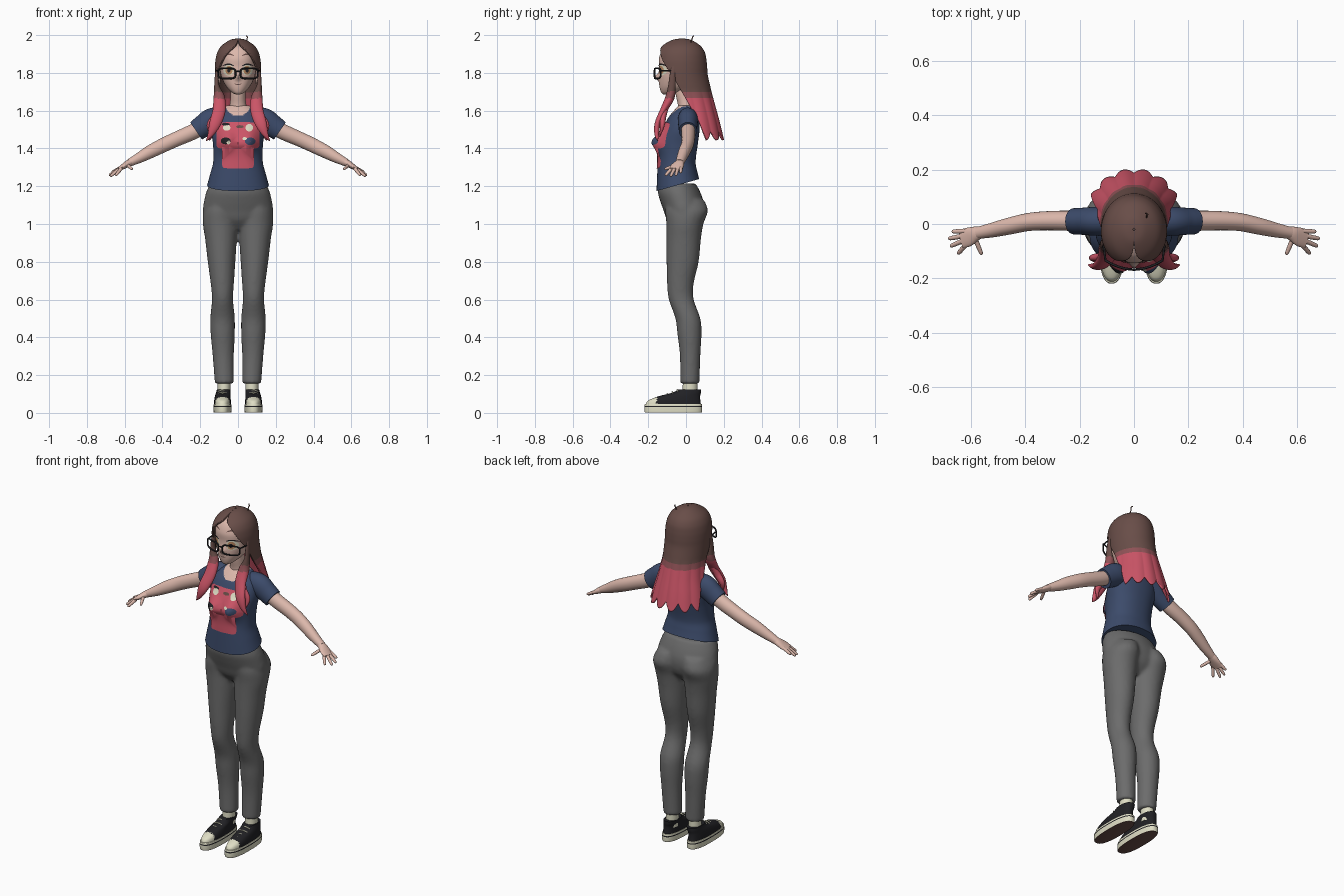
import bpy, bmesh, math
from mathutils import Vector
from mathutils.bvhtree import BVHTree

if "Cube" in bpy.data.objects:
    bpy.data.objects.remove(bpy.data.objects["Cube"])


def material(name, r, g, b):
    m = bpy.data.materials.new(name)
    m.use_nodes = True
    m.diffuse_color = (r, g, b, 1)
    m.node_tree.nodes["Principled BSDF"].inputs["Base Color"].default_value = (r, g, b, 1)
    return m


SKIN = material("skin", .72, .48, .41)
BROWN = material("brown hair", .14, .075, .065)
BLEND = material("faded hair", .28, .085, .095)
PINK = material("pink", .6, .09, .135)
NAVY = material("navy cloth", .045, .07, .145)
GREY = material("grey cloth", .15, .15, .15)
CREAM = material("cream", .74, .73, .56)
BLACK = material("black", .015, .015, .018)
AMBER = material("amber", .5, .25, .12)
HAIR = [BROWN, BLEND, PINK]


def hair_rule(c):
    return 0 if c.z > 1.7 else 1 if c.z > 1.665 else 2


def smooth(rows, n):
    """Catmull-Rom interpolation through rows of numbers."""
    out = []
    for i in range(len(rows) - 1):
        p0, p1 = rows[max(i - 1, 0)], rows[i]
        p2, p3 = rows[i + 1], rows[min(i + 2, len(rows) - 1)]
        for k in range(n):
            t = k / n
            out.append([b + .5 * t * (c - a + t * (2 * a - 5 * b + 4 * c - d + t * (3 * (b - c) + d - a)))
                        for a, b, c, d in zip(p0, p1, p2, p3)])
    return out + [list(rows[-1])]


def make(name, verts, faces, mats, rule=None, fix=True):
    me = bpy.data.meshes.new(name)
    me.from_pydata(verts, [], faces)
    if fix:
        bm = bmesh.new()
        bm.from_mesh(me)
        bmesh.ops.recalc_face_normals(bm, faces=bm.faces)
        bm.to_mesh(me)
        bm.free()
    for m in mats:
        me.materials.append(m)
    if rule:
        for p in me.polygons:
            p.material_index = rule(p.center)
    ob = bpy.data.objects.new(name, me)
    bpy.context.collection.objects.link(ob)
    return ob


def rounded(t, e):
    c, s = math.cos(t), math.sin(t)
    return math.copysign(abs(c) ** (2 / e), c), math.copysign(abs(s) ** (2 / e), s)


def sweep(rows, segs=24, n=5, flat=True, e=2, bend=None):
    """Rows of x, y, z, half width, half depth; flat keeps the rings level."""
    rows = smooth(rows, n)
    verts, faces = [], []
    for i, (x, y, z, a, b) in enumerate(rows):
        u, v = Vector((1, 0, 0)), Vector((0, 1, 0))
        if not flat:
            t = (Vector(rows[min(i + 1, len(rows) - 1)][:3]) - Vector(rows[max(i - 1, 0)][:3])).normalized()
            u = (v - t * t.dot(v)).normalized()
            v = t.cross(u)
        for k in range(segs):
            c, s = rounded(2 * math.pi * k / segs, e)
            p = Vector((x, y, z)) + u * a * c + v * b * s
            verts.append(bend(p) if bend else p)
    for i in range(len(rows) - 1):
        for k in range(segs):
            q = (k + 1) % segs
            faces.append((i * segs + k, i * segs + q, (i + 1) * segs + q, (i + 1) * segs + k))
    last = (len(rows) - 1) * segs
    return verts, faces + [tuple(range(segs))[::-1], tuple(range(last, last + segs))]


def flip(rows, s):
    return [(s * r[0], *r[1:]) for r in rows]


def surface(ob):
    return BVHTree.FromPolygons([v.co for v in ob.data.vertices], [p.vertices for p in ob.data.polygons])


def plate(name, tree, x, z, rx, rz, mat, lift=.003, e=2, rings=5, segs=32, arch=0):
    """Thin painted shape laid on the front of a surface."""
    verts, faces = [], []
    for i in range(rings + 1):
        for k in range(segs):
            c, s = rounded(2 * math.pi * k / segs, e)
            f = max(i / rings, .01)
            px, pz = x + rx * c * f, z + rz * s * f - arch * (c * f) ** 2
            hit = tree.ray_cast(Vector((px, -1, pz)), Vector((0, 1, 0)))[0]
            hit = hit or tree.find_nearest(Vector((px, -.1, pz)))[0]
            verts.append((px, hit.y - lift, pz))
    for i in range(rings):
        for k in range(segs):
            q = (k + 1) % segs
            faces.append((i * segs + k, (i + 1) * segs + k, (i + 1) * segs + q, i * segs + q))
    make(name, verts, faces, [mat], fix=False)


def wire(name, pts, radius, mat, cyclic=False):
    cu = bpy.data.curves.new(name, "CURVE")
    cu.dimensions = "3D"
    cu.bevel_depth, cu.bevel_resolution = radius, 2
    sp = cu.splines.new("POLY")
    sp.points.add(len(pts) - 1)
    for p, co in zip(sp.points, pts):
        p.co = (*co, 1)
    sp.use_cyclic_u = cyclic
    cu.materials.append(mat)
    bpy.context.collection.objects.link(bpy.data.objects.new(name, cu))


# Trousers: pelvis and both legs fused into one skin
leg = [(.072, .02, .155, .051, .051), (.078, .022, .3, .056, .054), (.081, .018, .42, .064, .064),
       (.082, .01, .5, .065, .066), (.082, -.025, .6, .056, .066), (.083, -.03, .68, .061, .07),
       (.087, -.018, .8, .073, .085), (.09, -.012, .92, .084, .091), (.094, -.006, 1, .092, .098),
       (.095, .003, 1.07, .089, .113), (.08, -.005, 1.13, .075, .1)]
pelvis = [(0, -.01, .97, .07, .05), (0, -.01, 1.02, .17, .09), (0, -.012, 1.07, .186, .106),
          (0, -.022, 1.12, .18, .114), (0, -.037, 1.17, .168, .112), (0, -.045, 1.215, .148, .096)]
verts, faces = [], []
for rows in (leg, flip(leg, -1), pelvis):
    v, f = sweep(rows, 40)
    faces += [tuple(i + len(verts) for i in q) for q in f]
    verts += v
trousers = make("trousers", verts, faces, [GREY])
mod = trousers.modifiers.new("fuse", "REMESH")
mod.mode, mod.voxel_size, mod.use_smooth_shade = "VOXEL", .01, True
mod = trousers.modifiers.new("soften", "SMOOTH")
mod.factor, mod.iterations = .5, 5


# Shirt body with bust, raised back hem and scooped neckline
def shape_torso(p):
    if p.y < -.03:
        for s in (1, -1):
            p.y -= .042 * math.exp(-((p.x - s * .06) / .045) ** 2 - ((p.z - 1.435) / .05) ** 2)
    p.z += .28 * (p.y + .155) * max(0, 1 - (p.z - 1.175) / .15)
    return p


def neckline(c):
    return int(c.y < .03 and (c.x / .068) ** 2 + ((c.z - 1.635) / .062) ** 2 < 1)


torso = [(0, -.043, 1.175, .163, .113), (0, -.047, 1.25, .147, .106), (0, -.049, 1.33, .131, .1),
         (0, -.04, 1.42, .132, .102), (0, -.025, 1.5, .142, .097), (0, -.012, 1.56, .132, .083),
         (0, 0, 1.6, .1, .064), (0, .008, 1.628, .058, .045)]
shirt = make("shirt_body", *sweep(torso, 96, 9, e=2.2, bend=shape_torso), [NAVY, SKIN], neckline)

# Printed panel with abstract patches
chest = surface(shirt)
plate("print_panel", chest, 0, 1.417, .085, .122, PINK, .004, 12, 14, 64)
plate("print_band", chest, 0, 1.468, .115, .07, PINK, .005, 8, 14, 64)
for x, z, rx, rz, mat in ((-.06, 1.51, .02, .016, CREAM), (-.065, 1.528, .022, .007, BLACK),
                          (.06, 1.51, .02, .02, CREAM), (.01, 1.515, .02, .008, BROWN),
                          (-.065, 1.44, .026, .018, BLACK), (.065, 1.438, .028, .02, NAVY),
                          (-.05, 1.432, .01, .01, CREAM), (.035, 1.452, .012, .008, CREAM)):
    plate("print_patch", chest, x, z, rx, rz, mat, .008)

# Neck and head with a small nose
make("neck", *sweep([(0, .008, 1.57, .06, .05), (0, .002, 1.63, .044, .045),
                     (0, -.01, 1.69, .039, .045), (0, -.01, 1.76, .04, .05)]), [SKIN])


def shape_head(p):
    if p.y < -.05:
        p.y -= .022 * math.exp(-(p.x / .013) ** 2 - ((p.z - 1.778) / .016) ** 2)
    return p


skull = [(0, -.1, 1.686, .012, .02), (0, -.088, 1.698, .034, .044), (0, -.055, 1.73, .064, .086),
         (0, -.03, 1.78, .088, .114), (0, -.02, 1.83, .096, .122), (0, -.02, 1.88, .096, .122),
         (0, -.018, 1.93, .08, .1), (0, -.018, 1.962, .035, .05)]
head = make("head", *sweep(skull, 64, 7, e=2.25, bend=shape_head), [SKIN])
face = surface(head)
plate("mouth", face, 0, 1.739, .02, .0025, BROWN, .002, arch=-.004)

for s in (1, -1):
    # Eyes, brows and ears
    plate("eye_white", face, s * .05, 1.814, .028, .028, CREAM, .002)
    plate("iris", face, s * .048, 1.814, .019, .023, AMBER, .004)
    plate("pupil", face, s * .048, 1.814, .009, .012, BLACK, .006)
    plate("upper_lash", face, s * .051, 1.846, .031, .004, BLACK, .005, arch=.01)
    plate("eyebrow", face, s * .05, 1.9, .028, .004, BROWN, .003, arch=.01)
    make("ear", *sweep(flip([(.095, -.03, 1.745, .004, .006), (.102, -.035, 1.765, .01, .016),
                             (.108, -.03, 1.8, .012, .024), (.1, -.025, 1.825, .004, .008)], s), 16), [SKIN])

    # Glasses
    rim = []
    for k in range(40):
        c, q = rounded(2 * math.pi * k / 40, 4)
        x = .059 + .046 * c
        rim.append((s * x, -.167 + 3 * x * x, 1.797 + .027 * q))
    wire("glasses_rim", rim, .0045, BLACK, True)
    wire("glasses_arm", [(s * .105, -.134, 1.812), (s * .112, -.08, 1.812), (s * .11, -.02, 1.805)], .004, BLACK)

    # Sleeve and arm
    make("sleeve", *sweep(flip([(.05, .01, 1.565, .045, .045), (.13, .01, 1.552, .053, .064),
                                (.185, .01, 1.518, .05, .06), (.222, .01, 1.493, .048, .055)], s),
                          32, flat=False), [NAVY])
    make("arm", *sweep(flip([(.16, .01, 1.53, .036, .04), (.24, .012, 1.487, .037, .041),
                             (.32, .012, 1.452, .035, .039), (.39, .007, 1.42, .033, .038),
                             (.46, -.008, 1.385, .031, .035), (.52, -.022, 1.352, .027, .028),
                             (.575, -.033, 1.324, .022, .02)], s), flat=False), [SKIN])

    # Hand, fingers and thumb
    make("palm", *sweep(flip([(.56, -.03, 1.331, .02, .018), (.585, -.037, 1.318, .028, .018),
                              (.61, -.048, 1.303, .035, .014), (.635, -.056, 1.288, .033, .009)], s),
                        flat=False), [SKIN])
    for base, tip in (((.62, -.026, 1.3), (.67, -.028, 1.272)), ((.63, -.044, 1.292), (.683, -.054, 1.257)),
                      ((.63, -.062, 1.29), (.676, -.082, 1.252)), ((.618, -.076, 1.294), (.648, -.11, 1.256)),
                      ((.585, -.052, 1.312), (.56, -.113, 1.29))):
        a, b = Vector(base), Vector(tip)
        rows = [(*a.lerp(b, t), r, r) for t, r in ((0, .009), (.5, .0085), (.9, .007), (1, .002))]
        make("finger", *sweep(flip(rows, s), 12, 3, False), [SKIN])

    # Ankle, shoe and laces
    make("sock", *sweep(flip([(.075, .02, .08, .033, .04), (.073, .022, .175, .034, .038)], s)), [CREAM])
    make("shoe_sole", *sweep(flip([(.082, -.067, .001, .043, .146), (.082, -.067, .006, .047, .152),
                                   (.082, -.067, .042, .047, .152), (.082, -.067, .047, .044, .148)], s),
                             40, 6, e=2.5), [CREAM, BROWN, BLACK],
         lambda c: 1 if c.z < .003 else 2 if .033 < c.z < .037 else 0)
    make("shoe_upper", *sweep(flip([(.082, -.067, .04, .045, .147), (.082, -.062, .065, .044, .138),
                                    (.081, -.035, .088, .041, .11), (.078, .004, .107, .038, .075),
                                    (.076, .018, .123, .036, .062)], s), 48, 7, e=2.4), [BLACK, CREAM],
         lambda c: int(c.y < -.155))
    for k in range(4):
        y, z = -.125 + k * .026, .088 + k * .0105
        wire("lace", [(s * .056, y + .006, z - .008), (s * .082, y, z + .002), (s * .108, y + .006, z - .008)],
             .004, CREAM)

    # Front lock falling over the shoulder
    make("front_lock", *sweep(flip([(.106, -.055, 1.87, .014, .006), (.112, -.07, 1.79, .016, .01),
                                    (.112, -.075, 1.73, .02, .014), (.1, -.085, 1.67, .024, .03),
                                    (.1, -.12, 1.6, .018, .034), (.122, -.15, 1.53, .016, .03),
                                    (.145, -.155, 1.475, .012, .016), (.168, -.15, 1.44, .002, .002)], s),
                              20, 8, False), HAIR, hair_rule)
    make("lock_curl", *sweep(flip([(.1, -.1, 1.63, .012, .014), (.12, -.12, 1.57, .016, .02),
                                   (.15, -.125, 1.52, .012, .016), (.14, -.14, 1.46, .002, .002)], s),
                             16, 6, False), [PINK])

wire("glasses_bridge", [(-.014, -.166, 1.805), (0, -.169, 1.81), (.014, -.166, 1.805)], .004, BLACK)

# Long hair: z, centre y, half width, half depth, face opening in degrees
hair = [(1.982, -.02, .004, .004, 0), (1.975, -.022, .04, .048, 0), (1.945, -.025, .086, .1, 10),
        (1.91, -.027, .109, .126, 30), (1.87, -.027, .119, .135, 43), (1.83, -.025, .122, .137, 55),
        (1.79, -.022, .122, .137, 68), (1.74, -.013, .121, .139, 76), (1.69, 0, .121, .138, 83),
        (1.62, .015, .132, .142, 95), (1.55, .027, .15, .15, 106), (1.49, .035, .165, .158, 116)]
rows, cols = smooth(hair, 6), 140
verts, faces = [], []
for z, cy, rx, ry, opening in rows:
    fall = min(max((1.72 - z) / .23, 0), 1)
    start = math.radians(max(opening, 0))
    for i in range(cols + 1):
        t = start + (2 * math.pi - 2 * start) * i / cols
        clump = abs(math.sin(7 * t))
        r = 1 + .1 * fall * (clump - .3)
        verts.append((rx * r * math.sin(t), cy - ry * r * math.cos(t), z - .045 * fall ** 2 * clump))
for j in range(len(rows) - 1):
    for i in range(cols):
        a = j * (cols + 1) + i
        faces.append((a, a + cols + 1, a + cols + 2, a + 1))
long_hair = make("long_hair", verts, faces, HAIR, hair_rule, fix=False)
mod = long_hair.modifiers.new("thickness", "SOLIDIFY")
mod.thickness, mod.offset = .01, -1
wire("stray_hair", [(.045, .02, 1.95), (.047, .03, 1.975), (.05, .035, 1.99), (.043, .04, 1.997)], .003, BROWN)

# Smooth shading with sharp creases kept
for ob in bpy.context.scene.objects:
    ob.select_set(ob.type == "MESH")
bpy.context.view_layer.objects.active = shirt
bpy.ops.object.shade_smooth_by_angle(angle=math.radians(40))
